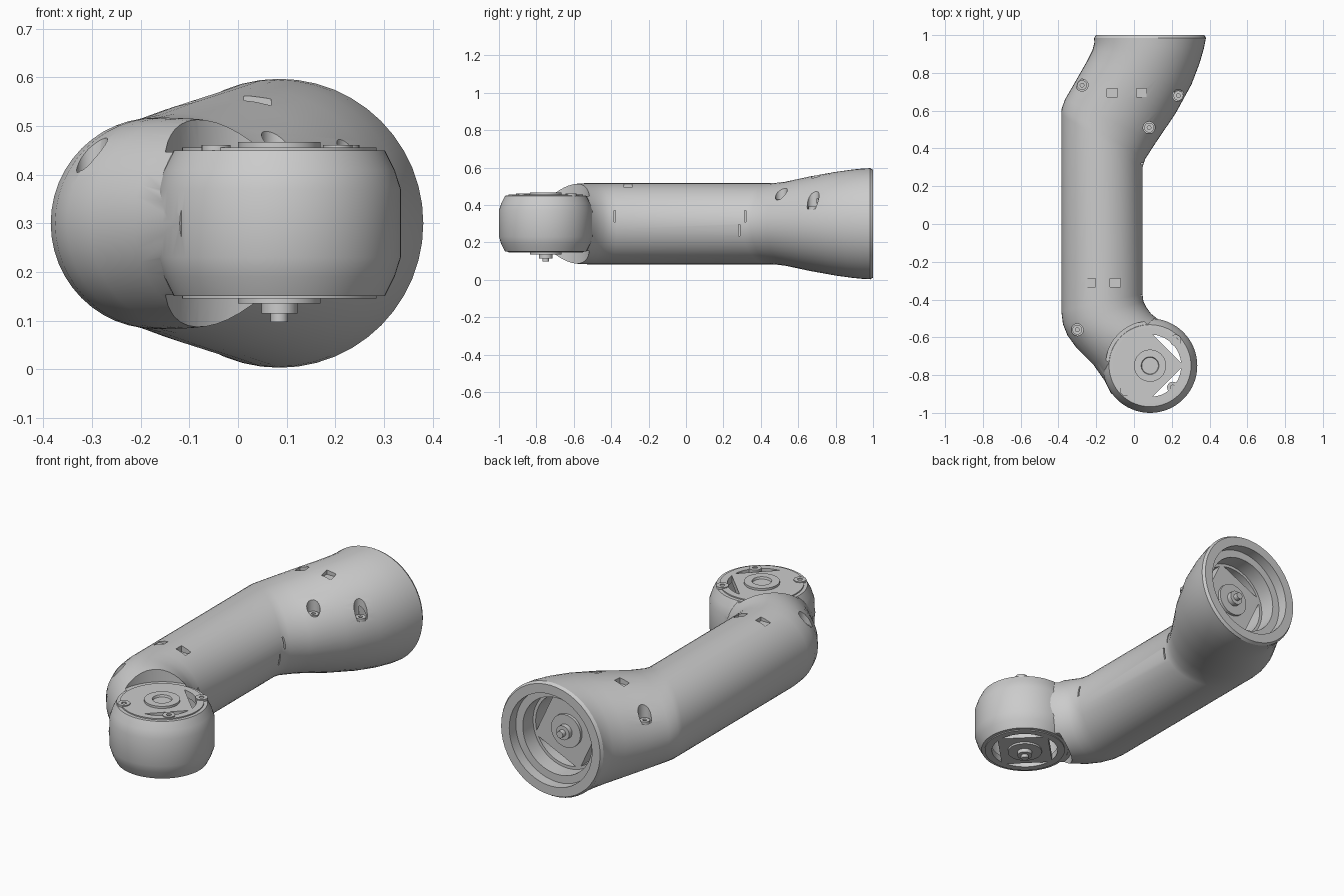
import bpy, bmesh
from math import cos, sin, pi, radians
from mathutils import Matrix, Vector

if "Cube" in bpy.data.objects:
    bpy.data.objects.remove(bpy.data.objects["Cube"])

HEAD = (0.085, -0.75)
N = 48


def make(name, bm, mat=Matrix()):
    bmesh.ops.transform(bm, matrix=mat, verts=bm.verts)
    bmesh.ops.recalc_face_normals(bm, faces=bm.faces)
    me = bpy.data.meshes.new(name)
    bm.to_mesh(me)
    bm.free()
    ob = bpy.data.objects.new(name, me)
    bpy.context.collection.objects.link(ob)
    return ob


def loft(name, rings, mat=Matrix()):
    """Skin closed rings of points and cap both ends."""
    bm = bmesh.new()
    rs = [[bm.verts.new(p) for p in r] for r in rings]
    n = len(rs[0])
    for a, b in zip(rs, rs[1:]):
        for i in range(n):
            j = (i + 1) % n
            bm.faces.new((a[i], a[j], b[j], b[i]))
    bm.faces.new(rs[0])
    bm.faces.new(rs[-1])
    return make(name, bm, mat)


def lathe(name, profile, mat=Matrix(), n=N):
    return loft(name, [[(r * cos(2 * pi * i / n), r * sin(2 * pi * i / n), z) for i in range(n)]
                       for r, z in profile], mat)


def segment(name, r, start, z0, z1, mat):
    """Prism over a circle segment: the gap between a round and a square plate."""
    angs = [radians(start + 5 + 8 * k) for k in range(11)]
    return loft(name, [[(r * cos(a), r * sin(a), z) for a in angs] for z in (z0, z1)], mat)


def box(name, c, s):
    bm = bmesh.new()
    bmesh.ops.create_cube(bm, size=1)
    return make(name, bm, Matrix.Translation(c) @ Matrix.Diagonal((*s, 1)))


def combine(ob, other, op):
    m = ob.modifiers.new("bool", 'BOOLEAN')
    m.operation, m.object, m.solver = op, other, 'EXACT'
    bpy.context.view_layer.objects.active = ob
    bpy.ops.object.modifier_apply(modifier=m.name)
    bpy.data.objects.remove(other)


def cut(ob, other):
    combine(ob, other, 'DIFFERENCE')


# Arm shell: left point, right point, half height of each section
sections = [
    (-0.12, -0.90, 0.25, -0.60, 0.150), (-0.155, -0.83, 0.20, -0.55, 0.180),
    (-0.215, -0.745, 0.14, -0.515, 0.207), (-0.305, -0.655, 0.09, -0.475, 0.216),
    (-0.352, -0.59, 0.065, -0.44, 0.217), (-0.376, -0.53, 0.05, -0.41, 0.217),
    (-0.385, -0.46, 0.045, -0.37, 0.217), (-0.385, 0.58, 0.045, 0.30, 0.217),
    (-0.383, 0.61, 0.06, 0.345, 0.218), (-0.365, 0.66, 0.115, 0.43, 0.226),
    (-0.31, 0.755, 0.22, 0.585, 0.254), (-0.25, 0.86, 0.305, 0.74, 0.277),
    (-0.22, 0.92, 0.347, 0.85, 0.289), (-0.21, 0.96, 0.37, 0.93, 0.295),
    (-0.211, 0.985, 0.381, 0.985, 0.297), (-0.202, 1.0, 0.372, 1.0, 0.288),
]
rings = []
for lx, ly, rx, ry, h in sections:
    left, right = Vector((lx, ly, 0.3)), Vector((rx, ry, 0.3))
    c, half = (left + right) / 2, (right - left) / 2
    rings.append([c + half * cos(2 * pi * i / N) + Vector((0, 0, h * sin(2 * pi * i / N)))
                  for i in range(N)])
arm = loft("arm_shell", rings)

# Clearance above and below the joint head
T = Matrix.Translation((*HEAD, 0))
cut(arm, lathe("clear_top", [(0.236, 0.447), (0.236, 0.7)], T))
cut(arm, lathe("clear_bottom", [(0.236, -0.1), (0.236, 0.153)], T))

# Joint head with hollow core and windowed plates
head_profile = [(0.2, 0.145), (0.2, 0.15), (0.217, 0.1505), (0.237, 0.19), (0.25, 0.23),
                (0.25, 0.37), (0.237, 0.41), (0.217, 0.4495), (0.2, 0.45), (0.2, 0.456)]
combine(arm, lathe("joint_head", head_profile, T, 64), 'UNION')
cut(arm, lathe("core", [(0.185, 0.18), (0.185, 0.42)], T))
for a in (0, 270):
    cut(arm, segment("window_top", 0.165, a, 0.40, 0.5, T))
for a in (0, 90, 180, 270):
    cut(arm, segment("window_bottom", 0.165, a, 0.1, 0.2, T))

# Round socket in the wide end
E = Matrix.Translation((0.085, 0, 0.3)) @ Matrix.Rotation(-pi / 2, 4, 'X')
cut(arm, lathe("socket", [(0.2, 0.86), (0.2, 0.945), (0.24, 0.9451), (0.24, 1.1)], E))
for a in (20, 110, 200, 290):
    cut(arm, segment("socket_window", 0.185, a, 0.7, 0.9, E))

# Screw pockets, shallow slots and side slits
pockets = [(-0.30, -0.56, 0.39), (-0.275, 0.735, 0.39), (0.235, 0.68, 0.38), (0.08, 0.51, 0.42)]
for x, y, z in pockets:
    cut(arm, lathe("pocket", [(0.032, z), (0.032, 0.7)], Matrix.Translation((x, y, 0)), 20))
for x, y, z in ((-0.23, -0.31, 0.5), (-0.1, -0.31, 0.485), (-0.115, 0.695, 0.525), (0.04, 0.695, 0.545)):
    cut(arm, box("slot", (x, y, z + 0.04), (0.055, 0.045, 0.09)))
for y, z in ((-0.38, 0.34), (0.285, 0.265), (0.318, 0.34)):
    cut(arm, box("slit", (0.05, y, z), (0.06, 0.008, 0.06)))

# Hubs, shafts and screws
parts = [arm]
parts.append(lathe("top_hub", [(0.085, 0.45), (0.085, 0.467), (0.047, 0.467), (0.042, 0.45)], T))
parts.append(lathe("bottom_hub", [(0.085, 0.15), (0.085, 0.135), (0.037, 0.135), (0.037, 0.115),
                                  (0.018, 0.115), (0.018, 0.097)], T))
parts.append(lathe("socket_hub", [(0.085, 0.855), (0.085, 0.875), (0.037, 0.875), (0.037, 0.9),
                                  (0.018, 0.9), (0.018, 0.925)], E))
for x, y in ((0.22, -0.615), (0.205, -0.865), (-0.045, -0.88)):
    parts.append(lathe("head_screw", [(0.03, 0.44), (0.03, 0.461), (0.012, 0.461), (0.012, 0.452)],
                       Matrix.Translation((x, y, 0)), 20))
for x, y, z in pockets:
    parts.append(lathe("pocket_screw", [(0.026, z - 0.005), (0.026, z + 0.012), (0.01, z + 0.012), (0.01, z + 0.004)],
                       Matrix.Translation((x, y, 0)), 20))

for ob in parts:
    bpy.ops.object.select_all(action='DESELECT')
    ob.select_set(True)
    bpy.context.view_layer.objects.active = ob
    bpy.ops.object.shade_smooth_by_angle(angle=radians(30))
